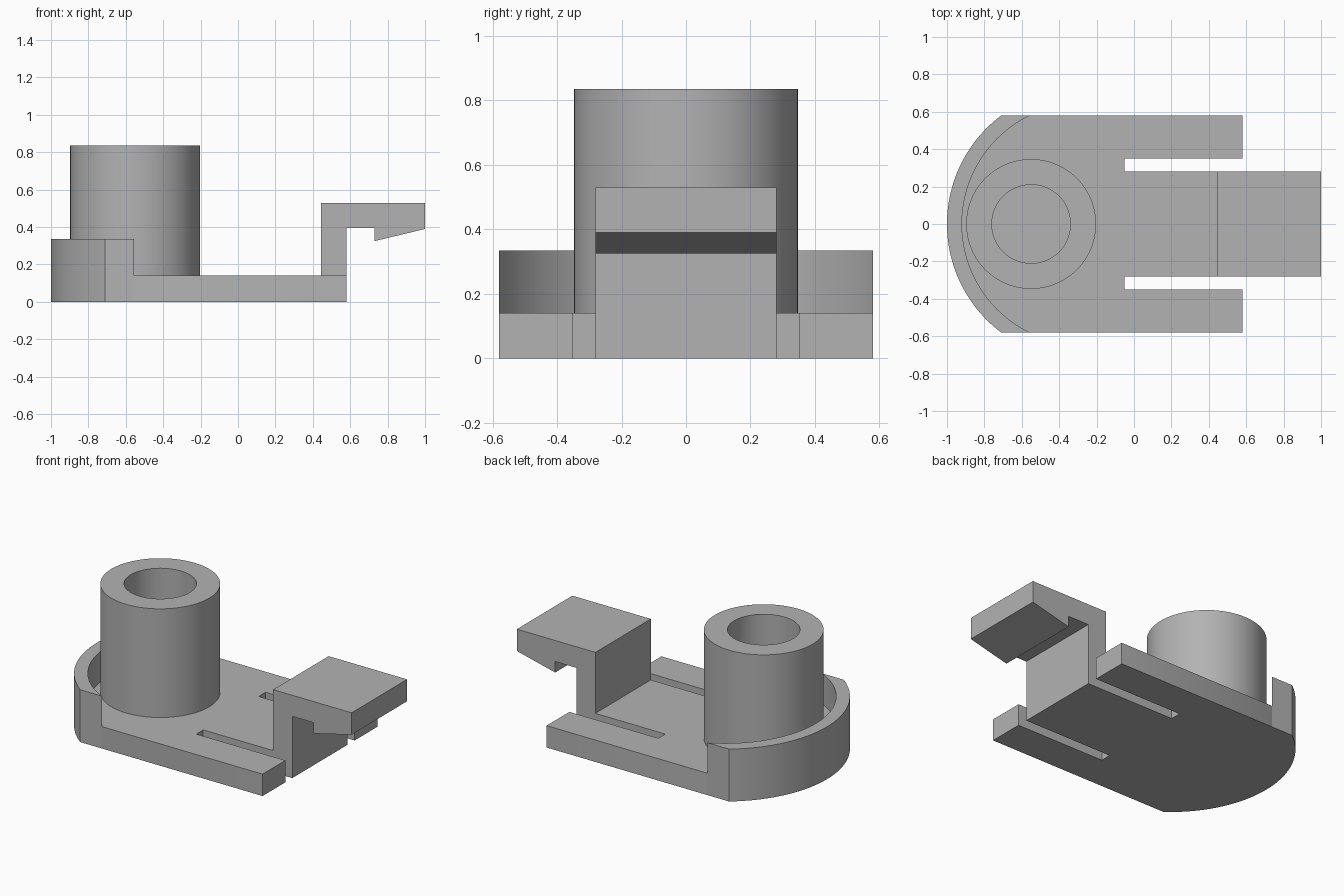
import bpy, bmesh
from math import sin, cos, asin, pi
from mathutils import Vector

cube = bpy.data.objects.get("Cube")
if cube:
    bpy.data.objects.remove(cube, do_unlink=True)

# Single plain grey
GREY = (0.45, 0.45, 0.45, 1)
grey = bpy.data.materials.new("plain grey")
grey.use_nodes = True
grey.diffuse_color = GREY
grey.node_tree.nodes["Principled BSDF"].inputs["Base Color"].default_value = GREY

FLOOR, RIM_TOP, TUBE_TOP = 0.14, 0.335, 0.835
HALF_W, TONGUE_W, SLOT_W = 0.58, 0.28, 0.35
END_X, SLOT_X = 0.58, -0.05
ARC_X, OUTER_R, INNER_R = -0.275, 0.725, 0.645


def finish(name, bm):
    bmesh.ops.recalc_face_normals(bm, faces=bm.faces)
    mesh = bpy.data.meshes.new(name)
    bm.to_mesh(mesh)
    bm.free()
    mesh.materials.append(grey)
    obj = bpy.data.objects.new(name, mesh)
    bpy.context.collection.objects.link(obj)
    bpy.ops.object.select_all(action='DESELECT')
    obj.select_set(True)
    bpy.context.view_layer.objects.active = obj
    bpy.ops.object.shade_smooth_by_angle(angle=pi / 6)
    return obj


def extrude(name, points, direction):
    """Fill a closed outline and extrude it into a solid."""
    bm = bmesh.new()
    face = bm.faces.new([bm.verts.new(p) for p in points])
    result = bmesh.ops.extrude_face_region(bm, geom=[face], use_keep_orig=True)
    moved = [v for v in result["geom"] if isinstance(v, bmesh.types.BMVert)]
    bmesh.ops.translate(bm, verts=moved, vec=Vector(direction))
    return finish(name, bm)


def arc(radius, steps=48):
    """Rounded end, from the +y side round to the -y side."""
    half = asin(HALF_W / radius)
    angles = [half - 2 * half * i / steps for i in range(steps + 1)]
    return [(ARC_X - radius * cos(a), radius * sin(a), 0) for a in angles]


# Base plate: rounded end and two slots that free the middle tongue
side = [(END_X, HALF_W), (END_X, SLOT_W), (SLOT_X, SLOT_W),
        (SLOT_X, TONGUE_W), (END_X, TONGUE_W)]
right_side = [(x, -y, 0) for x, y in side]
left_side = [(x, y, 0) for x, y in reversed(side)]
extrude("base_plate", arc(INNER_R) + right_side + left_side, (0, 0, FLOOR))

# Raised crescent rim around the rounded end
extrude("curved_rim", arc(OUTER_R) + arc(INNER_R)[::-1], (0, 0, RIM_TOP))

# Hooked clip standing on the tongue
hook = [(0.445, FLOOR), (0.445, 0.53), (1, 0.53), (1, 0.39), (0.73, 0.325),
        (0.73, 0.395), (END_X, 0.395), (END_X, FLOOR)]
extrude("hook_clip", [(x, -TONGUE_W, z) for x, z in hook], (0, 2 * TONGUE_W, 0))

# Hollow post, spun from its wall section
bm = bmesh.new()
POST_X, POST_R, BORE_R = -0.55, 0.347, 0.21
section = [(BORE_R, FLOOR), (BORE_R, TUBE_TOP), (POST_R, TUBE_TOP), (POST_R, FLOOR)]
verts = [bm.verts.new((POST_X + r, 0, z)) for r, z in section]
edges = [bm.edges.new(pair) for pair in zip(verts, verts[1:])]
bmesh.ops.spin(bm, geom=verts + edges, cent=(POST_X, 0, 0), axis=(0, 0, 1),
               angle=2 * pi, steps=96, use_merge=True)
bmesh.ops.remove_doubles(bm, verts=bm.verts, dist=0.0001)
finish("hollow_post", bm)
